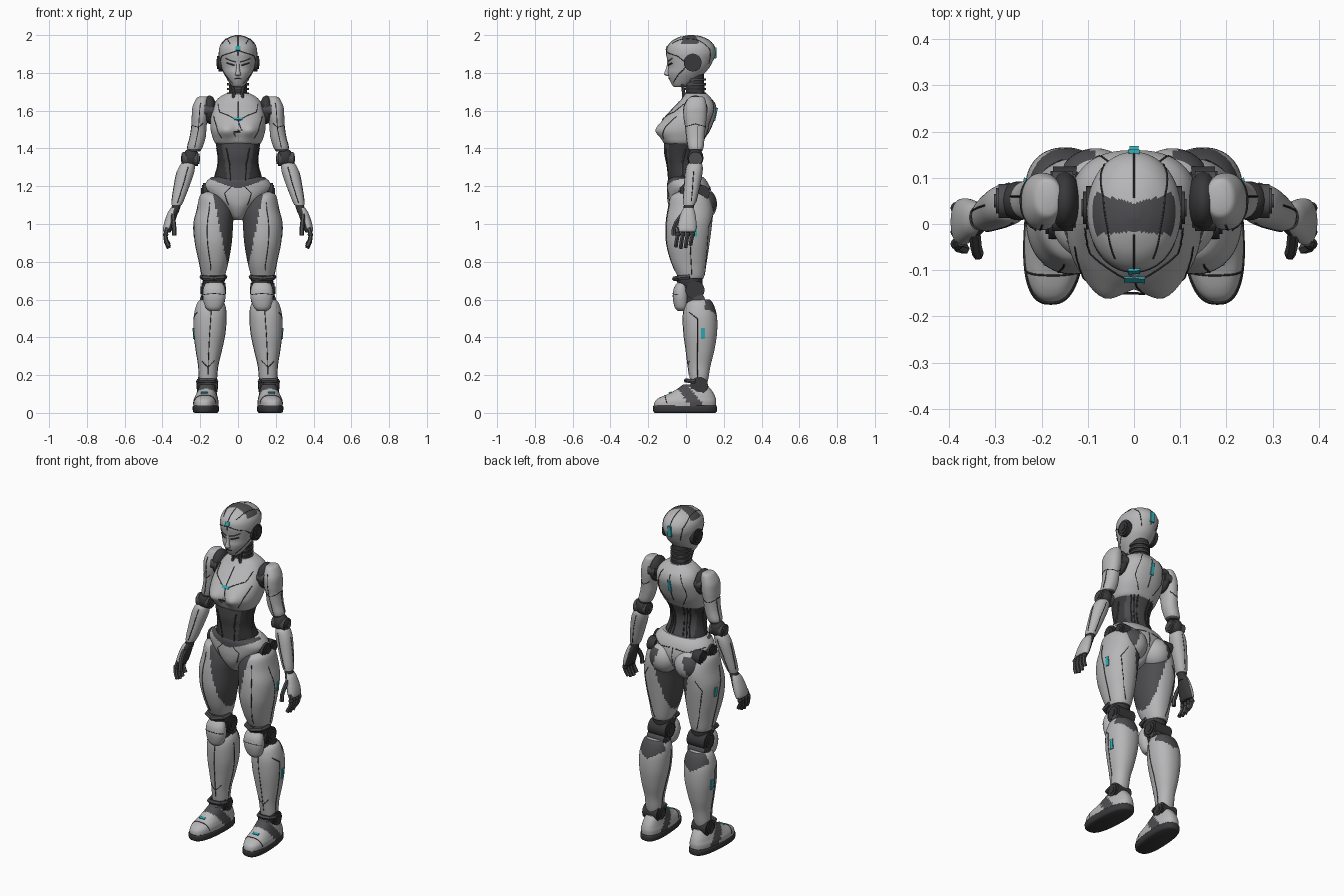
import bpy, bmesh, math
from mathutils import Vector, Matrix
from mathutils.bvhtree import BVHTree

def material(name, rgb):
    m = bpy.data.materials.new(name)
    m.diffuse_color = (*rgb, 1)
    return m

LIGHT = material("light grey shell", (0.47, 0.47, 0.48))
DARK = material("dark grey panel", (0.075, 0.075, 0.08))
JOINT = material("charcoal joint", (0.04, 0.04, 0.043))
TEAL = material("teal light", (0.03, 0.42, 0.47))

def finish(name, bm, mats, rule=None, mirror=False):
    bmesh.ops.recalc_face_normals(bm, faces=bm.faces[:])
    if rule:
        for f in bm.faces:
            f.material_index = 1 if rule(f.calc_center_median()) else 0
    me = bpy.data.meshes.new(name)
    bm.to_mesh(me)
    bm.free()
    for m in mats:
        me.materials.append(m)
    ob = bpy.data.objects.new(name, me)
    bpy.context.collection.objects.link(ob)
    if mirror:
        md = ob.modifiers.new("mirror", 'MIRROR')
        md.use_mirror_merge = False
    return ob

def smooth_rows(rows, steps):
    out = []
    for i in range(len(rows) - 1):
        a, b, c, d = (rows[min(max(i + k, 0), len(rows) - 1)] for k in (-1, 0, 1, 2))
        for s in range(steps):
            t = s / steps
            out.append([0.5 * (2 * q + (r - p) * t + (2 * p - 5 * q + 4 * r - u) * t * t
                        + (3 * q - p - 3 * r + u) * t ** 3) for p, q, r, u in zip(a, b, c, d)])
    return out + [list(rows[-1])]

def loft(name, rows, mats=(LIGHT, DARK), rule=None, mirror=False, p=2.2, warp=None, n=64, steps=7):
    """Stack of rounded rings; each row is z, centre x, half width, front y, back y."""
    bm = bmesh.new()
    rings = []
    for z, x, rx, yf, yb in smooth_rows(rows, steps):
        ring = []
        for k in range(n):
            a = 2 * math.pi * k / n
            c, s = math.cos(a), math.sin(a)
            co = Vector((x + rx * math.copysign(abs(c) ** (2 / p), c),
                         (yf + yb) / 2 + (yb - yf) / 2 * math.copysign(abs(s) ** (2 / p), s), z))
            ring.append(bm.verts.new(warp(co) if warp else co))
        rings.append(ring)
    for r0, r1 in zip(rings, rings[1:]):
        for k in range(n):
            bm.faces.new((r0[k], r0[(k + 1) % n], r1[(k + 1) % n], r1[k]))
    bm.faces.new(rings[0])
    bm.faces.new(rings[-1])
    return finish(name, bm, mats, rule, mirror)

def ball(name, c, r, mats=(JOINT, DARK), rule=None, mirror=True):
    bm = bmesh.new()
    bmesh.ops.create_uvsphere(bm, u_segments=40, v_segments=28, radius=1,
                              matrix=Matrix.Translation(c) @ Matrix.Diagonal((*r, 1)))
    return finish(name, bm, mats, rule, mirror)

def disc(name, c, r, depth, mat=JOINT, axis='Y', mirror=True):
    """Cylinder with a raised hub; axis is the rotation axis ('Y' lays it along x)."""
    bm = bmesh.new()
    rot = Matrix.Rotation(math.pi / 2, 4, axis) if axis else Matrix.Identity(4)
    for rr, d in ((r, depth), (r * 0.75, depth + 0.012), (r * 0.4, depth + 0.02)):
        bmesh.ops.create_cone(bm, cap_ends=True, segments=32, radius1=rr, radius2=rr, depth=d,
                              matrix=Matrix.Translation(c) @ rot)
    return finish(name, bm, (mat,), None, mirror)

def tube(name, pts, r, mat=JOINT, mirror=False):
    cu = bpy.data.curves.new(name, 'CURVE')
    cu.dimensions = '3D'
    cu.bevel_depth, cu.bevel_resolution, cu.use_fill_caps = r, 1, True
    sp = cu.splines.new('POLY')
    sp.points.add(len(pts) - 1)
    for q, co in zip(sp.points, pts):
        q.co = (*co, 1)
    tmp = bpy.data.objects.new("tmp", cu)
    bpy.context.collection.objects.link(tmp)
    me = bpy.data.meshes.new_from_object(tmp.evaluated_get(bpy.context.evaluated_depsgraph_get()))
    bpy.data.objects.remove(tmp)
    bm = bmesh.new()
    bm.from_mesh(me)
    return finish(name, bm, (mat,), None, mirror)

def nearest(ob, co):
    me = ob.data
    if ob.name not in trees:
        trees[ob.name] = BVHTree.FromPolygons([v.co for v in me.vertices], [q.vertices[:] for q in me.polygons])
    return trees[ob.name].find_nearest(Vector(co))[:2]
trees = {}

def seam(ob, *pts, r=0.0022, mat=JOINT, mirror=True):
    path = []
    for a, b in zip(pts, pts[1:]):
        path += [nearest(ob, Vector(a).lerp(Vector(b), t / 12))[0] for t in range(13)]
    path = [q for i, q in enumerate(path) if i == 0 or (q - path[i - 1]).length > 1e-4]
    tube(ob.name + " seam", path, r, mat, mirror)

def plate(name, ob, co, w, h, mat=TEAL, mirror=False):
    loc, nor = nearest(ob, co)
    bm = bmesh.new()
    bmesh.ops.create_cube(bm, size=1, matrix=Matrix.Translation(loc) @ nor.to_track_quat('Z', 'Y').to_matrix().to_4x4()
                          @ Matrix.Diagonal((w, h, 0.009, 1)))
    finish(name, bm, (mat,), None, mirror)

# head, face and neck
head = loft("head", [(1.725, 0, .022, -.06, -.01), (1.735, 0, .036, -.073, .02), (1.77, 0, .06, -.09, .07),
                     (1.80, 0, .077, -.096, .10), (1.83, 0, .088, -.094, .125), (1.87, 0, .097, -.10, .145),
                     (1.905, 0, .102, -.104, .156), (1.94, 0, .097, -.097, .15), (1.97, 0, .077, -.07, .125),
                     (1.99, 0, .045, -.03, .085), (2.0, 0, .012, .01, .04)], p=2.05,
            rule=lambda c: c.z > 1.955 and -.015 - abs(c.x) * .1 < c.y < .045 + abs(c.x) * .25)
loft("nose", [(1.783, 0, .006, -.10, -.08), (1.79, 0, .015, -.114, -.08), (1.80, 0, .013, -.115, -.08),
              (1.83, 0, .008, -.104, -.08), (1.86, 0, .008, -.098, -.08)], (LIGHT,), n=20, steps=4)
seam(head, (.02, -.1, 1.838), (.04, -.1, 1.842), (.065, -.08, 1.85), r=.0045)
seam(head, (.012, -.11, 1.855), (.04, -.1, 1.862), (.075, -.08, 1.875), r=.003, mat=DARK)
seam(head, (-.025, -.1, 1.763), (0, -.1, 1.766), (.025, -.1, 1.763), r=.003, mirror=False)
seam(head, (0, -.12, 1.89), (0, -.11, 1.95), (0, -.03, 2.02), mirror=False)
seam(head, (0, .06, 2.02), (0, .17, 1.95), (0, .18, 1.85), mirror=False)
seam(head, (0, -.12, 1.92), (.05, -.1, 1.905), (.09, -.05, 1.89), (.1, -.01, 1.86))
seam(head, (.1, 0, 1.83), (.08, -.04, 1.79), (.04, -.08, 1.735))
seam(head, (.045, -.08, 1.96), (.06, -.01, 1.985), (.07, .06, 1.98), (.08, .14, 1.93), (.06, .14, 1.84))
disc("ear_disc", (.093, .035, 1.855), .047, .022)
loft("neck", [(1.60, 0, .075, -.03, .12), (1.66, 0, .056, -.005, .105), (1.70, 0, .048, .0, .098),
              (1.80, 0, .05, -.01, .095)], (JOINT,))
for i in range(5):
    disc("neck_ring", (0, .048, 1.665 + i * .025), .057, .011, DARK, None, False)
tube("throat_tendon", [(.03, -.01, 1.63), (.022, -.012, 1.69), (.035, -.02, 1.75)], .009, DARK, True)

# torso
def bust(v):
    if v.y < 0:
        v.y -= .034 * math.exp(-((abs(v.x) - .065) / .05) ** 2 - ((v.z - 1.495) / .042) ** 2)
    return v
chest = loft("chest", [(1.415, 0, .10, -.095, .06), (1.43, 0, .122, -.118, .085), (1.46, 0, .135, -.128, .105),
                       (1.50, 0, .145, -.135, .128), (1.55, 0, .146, -.122, .148), (1.60, 0, .138, -.08, .16),
                       (1.64, 0, .124, -.042, .152), (1.67, 0, .10, -.018, .13), (1.69, 0, .066, -.005, .112)],
             warp=bust, p=2.4)
seam(chest, (0, -.2, 1.43), (0, -.2, 1.5), (0, -.05, 1.66), mirror=False)
seam(chest, (0, -.15, 1.565), (.05, -.12, 1.59), (.11, -.08, 1.61), (.13, -.03, 1.66))
seam(chest, (.145, -.06, 1.58), (.13, -.12, 1.52), (.11, -.15, 1.43))
seam(chest, (0, .2, 1.67), (0, .2, 1.43), mirror=False)
seam(chest, (.06, .15, 1.67), (.09, .17, 1.6), (.11, .15, 1.52), (.06, .14, 1.43))
abdomen = loft("abdomen", [(1.16, 0, .12, -.09, .10), (1.20, 0, .128, -.092, .10), (1.25, 0, .122, -.096, .082),
                           (1.31, 0, .106, -.103, .062), (1.37, 0, .107, -.115, .062), (1.44, 0, .122, -.118, .09)],
               (JOINT, DARK), lambda c: abs(c.x) < .05 + (c.z - 1.2) * .16 or (c.y > 0 and abs(c.x) < .09))
for x in (.045, .075, .1):
    seam(abdomen, (x, .1, 1.43), (x * .8, .1, 1.32), (x, .12, 1.2), r=.004)
seam(abdomen, (.085, -.15, 1.4), (.06, -.15, 1.3), (.045, -.15, 1.2), r=.004)
seam(abdomen, (.12, .0, 1.4), (.11, -.02, 1.32), (.13, -.02, 1.24), r=.005, mat=DARK)

# pelvis and buttocks
pelvis = loft("pelvis", [(1.02, 0, .022, -.03, .04), (1.04, 0, .04, -.06, .075), (1.09, 0, .085, -.09, .12),
                         (1.14, 0, .145, -.10, .135), (1.19, 0, .178, -.10, .128), (1.225, 0, .166, -.098, .112),
                         (1.25, 0, .138, -.085, .09)],
              rule=lambda c: abs(c.x) > .075 + (c.z - 1.05) * .65 or (c.y < 0 and c.z > 1.185 + abs(c.x) * .35))
seam(pelvis, (.035, -.12, 1.2), (.08, -.12, 1.16), (.06, -.1, 1.09))
seam(pelvis, (0, .2, 1.22), (0, .2, 1.08), mirror=False)
seam(pelvis, (.02, .15, 1.2), (.1, .15, 1.19), (.18, .05, 1.22))
rump = ball("buttock", (.083, .082, 1.105), (.085, .082, .09), (LIGHT, DARK),
            lambda c: c.x > .10 - (c.z - 1.1) * .3 and c.z < 1.17)
disc("hip_disc", (.168, .01, 1.175), .042, .035)
disc("hip_rear_disc", (.15, .085, 1.165), .04, .05)

# legs
thigh = loft("thigh", [(1.17, .145, .04, -.04, .08), (1.145, .13, .074, -.08, .12), (1.08, .121, .097, -.097, .142),
                       (1.0, .13, .104, -.108, .138), (.9, .13, .097, -.106, .125), (.8, .128, .078, -.08, .11),
                       (.725, .13, .06, -.045, .097), (.705, .13, .048, -.035, .085)],
             rule=lambda c: c.x < .12 - (1.1 - c.z) * .2 or c.z < .715, mirror=True)
seam(thigh, (.16, -.12, 1.12), (.17, -.12, .95), (.15, -.1, .73))
seam(thigh, (.25, -.02, 1.1), (.25, .02, .95), (.21, .03, .73))
seam(thigh, (.16, .16, 1.04), (.2, .13, .98), (.17, .13, .8), (.14, .1, .73))
plate("thigh_light", thigh, (.24, .05, .96), .02, .055, mirror=True)
loft("knee_core", [(.745, .13, .05, -.04, .09), (.70, .128, .058, -.05, .088), (.64, .128, .048, -.02, .085),
                   (.56, .135, .055, 0, .11)], (JOINT,), mirror=True)
disc("knee_disc", (.13, .048, .65), .05, .115)
disc("knee_lower_disc", (.135, .07, .60), .03, .11, DARK)
tube("knee_band", [(.07, .02, .72), (.08, -.035, .715), (.13, -.06, .71), (.18, -.035, .715), (.19, .02, .72)],
     .014, DARK, True)
knee = loft("knee_pad", [(.54, .128, .025, -.045, 0), (.56, .128, .045, -.06, .01), (.61, .126, .06, -.07, .015),
                         (.655, .126, .058, -.066, .012), (.685, .126, .046, -.05, .01), (.692, .126, .03, -.04, 0)],
            (LIGHT,), mirror=True)
seam(knee, (.07, -.04, .625), (.126, -.1, .635), (.185, -.04, .625))
shin = loft("shin", [(.60, .143, .055, .03, .125), (.585, .144, .07, .005, .14), (.55, .145, .082, -.01, .155),
                     (.5, .148, .087, -.016, .165), (.42, .151, .083, -.012, .164), (.33, .155, .068, 0, .15),
                     (.25, .158, .052, .01, .13), (.18, .16, .047, .02, .118), (.13, .162, .036, .03, .105)],
            rule=lambda c: c.z < .165 or (c.y > .1 and c.z > .5 + abs(c.x - .145) * .6), mirror=True)
seam(shin, (.14, -.05, .56), (.15, -.05, .4), (.16, 0, .2))
seam(shin, (.24, .0, .54), (.24, .06, .5), (.23, .06, .3), (.21, .06, .18))
seam(shin, (.06, .05, .54), (.07, .07, .35), (.11, .07, .18))
seam(shin, (.1, -.02, .27), (.16, -.02, .24), (.22, -.02, .27))
plate("shin_light", shin, (.235, .09, .42), .02, .06, mirror=True)
disc("ankle_disc", (.163, .07, .145), .046, .095)
tube("ankle_band", [(.115, .05, .165), (.13, .01, .17), (.165, 0, .172), (.2, .01, .17), (.212, .05, .165)],
     .012, DARK, True)
toe_out = lambda v: Vector((v.x - v.y * .06, v.y, v.z))
loft("sole", [(0, .17, .058, -.165, .155), (.008, .17, .066, -.173, .163), (.03, .17, .068, -.175, .164),
              (.038, .17, .064, -.172, .16)], (JOINT,), mirror=True, p=2.6, warp=toe_out, steps=3)
foot = loft("foot", [(.03, .17, .064, -.17, .158), (.06, .17, .065, -.165, .16), (.08, .169, .06, -.142, .156),
                     (.10, .168, .054, -.095, .148), (.125, .166, .047, -.05, .132), (.15, .165, .038, -.015, .11)],
            rule=lambda c: abs(c.y - .035 + (c.z - .07) * .8) < .035 or c.z > .135, mirror=True, p=2.5, warp=toe_out)
seam(foot, (.11, -.1, .05), (.14, -.11, .09), (.2, -.11, .09), (.24, -.1, .05))
plate("foot_light", foot, (.178, -.085, .11), .035, .014, mirror=True)

# arms
ball("shoulder_joint", (.15, .05, 1.605), (.036, .064, .075))
disc("shoulder_disc", (.155, .015, 1.605), .03, .045, DARK)
disc("shoulder_rear_disc", (.155, .085, 1.605), .03, .045, DARK)
arm = loft("upper_arm", [(1.675, .185, .018, .03, .085), (1.665, .188, .032, .012, .10), (1.62, .197, .044, -.01, .11),
                         (1.57, .201, .044, -.012, .11), (1.52, .206, .04, -.004, .104), (1.46, .213, .042, .003, .098),
                         (1.41, .227, .041, .01, .094), (1.385, .233, .032, .018, .085)], mirror=True,
           rule=lambda c: c.z < 1.395)
seam(arm, (.17, -.02, 1.53), (.21, -.02, 1.51), (.26, .05, 1.53), (.21, .12, 1.51), (.17, .1, 1.53))
seam(arm, (.2, -.02, 1.65), (.21, -.02, 1.5), (.23, 0, 1.4))
seam(arm, (.25, .06, 1.52), (.27, .06, 1.4))
ball("elbow_joint", (.25, .05, 1.35), (.042, .042, .05))
disc("elbow_disc", (.252, .05, 1.345), .037, .082, DARK)
forearm = loft("forearm", [(1.325, .264, .03, .02, .08), (1.31, .268, .04, .005, .087), (1.27, .279, .046, -.004, .085),
                           (1.2, .298, .041, -.01, .072), (1.13, .317, .033, -.015, .056), (1.10, .325, .027, -.014, .046)],
               mirror=True)
seam(forearm, (.26, -.02, 1.31), (.29, -.02, 1.2), (.32, -.03, 1.11))
seam(forearm, (.33, .04, 1.28), (.36, .03, 1.12))
seam(forearm, (.27, .1, 1.3), (.3, .1, 1.2), (.32, .06, 1.11))
loft("wrist", [(1.115, .322, .024, -.01, .042), (1.06, .336, .022, -.012, .04)], (JOINT,), mirror=True)

# hands
loft("hand", [(1.085, .336, .02, -.012, .04), (1.06, .345, .027, -.026, .048), (1.01, .362, .028, -.04, .055),
              (.97, .373, .024, -.046, .054), (.955, .374, .016, -.042, .048)], (JOINT, LIGHT),
     lambda c: c.x > .338 + (1.08 - c.z) * .26 and c.z > .962, mirror=True)
for i, y in enumerate((-.038, -.012, .014, .04)):
    drop = (.008, 0, .004, .018)[i]
    tube("finger", [(.374, y, .98), (.385, y - .006, .94), (.38, y - .012, .905 + drop / 2),
                    (.366, y - .016, .872 + drop)], .0115, DARK, True)
    ball("knuckle", (.383, y - .005, .945), (.014, .013, .014))
tube("thumb", [(.345, -.02, 1.05), (.342, -.05, 1.01), (.338, -.064, .975), (.338, -.066, .94)], .0125, DARK, True)

# teal lights on the centre line
plate("forehead_light", head, (0, -.12, 1.935), .026, .022)
plate("head_back_light", head, (0, .2, 1.9), .024, .06)
plate("chest_light", chest, (0, -.14, 1.57), .045, .016)
plate("back_light", chest, (0, .2, 1.57), .02, .07)

# smooth shading with sharp edges kept
for ob in bpy.context.collection.objects:
    ob.select_set(True)
    bpy.context.view_layer.objects.active = ob
bpy.ops.object.shade_smooth_by_angle(angle=math.radians(40))
